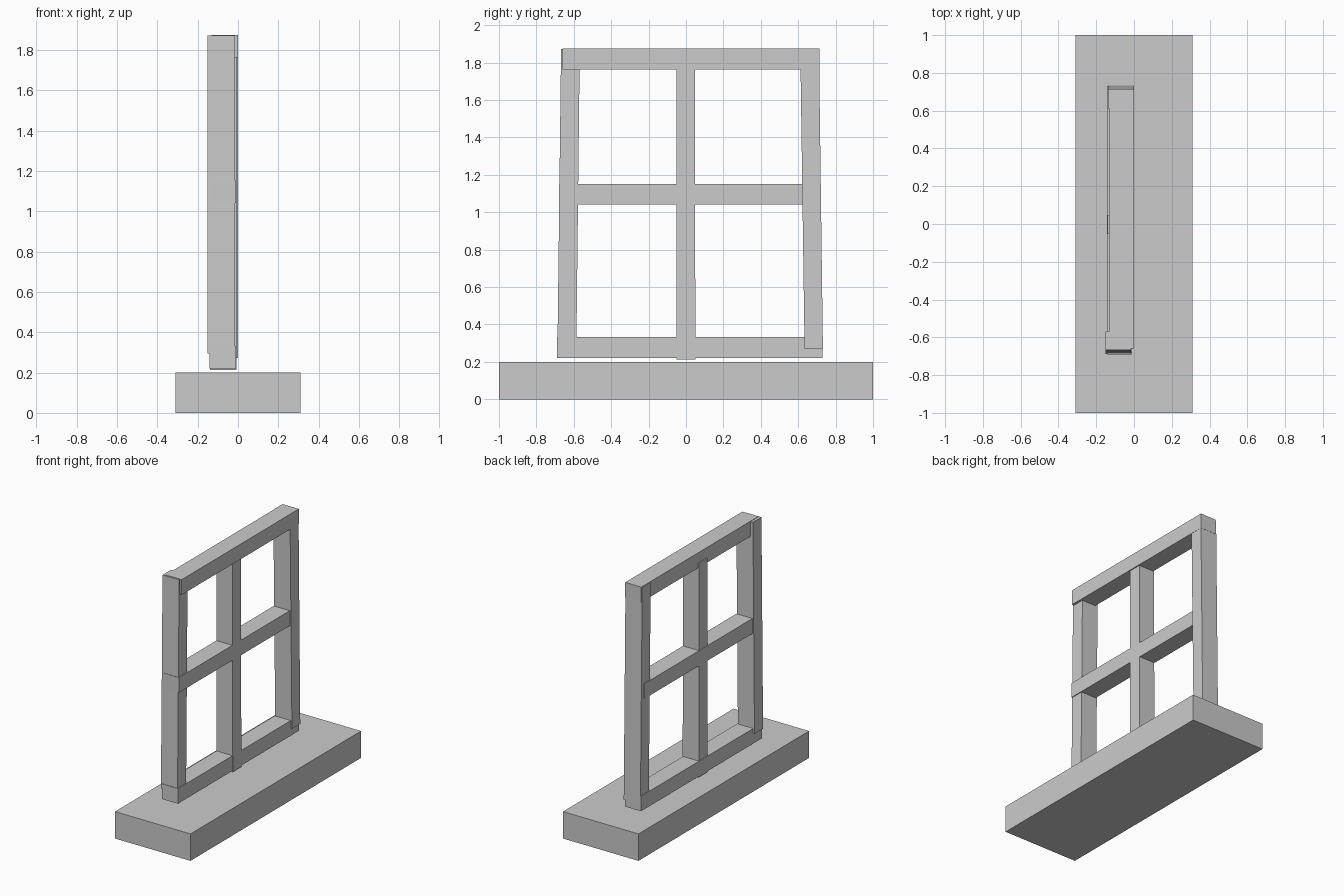
import bpy, bmesh
from mathutils import Vector

if "Cube" in bpy.data.objects:
    bpy.data.objects.remove(bpy.data.objects["Cube"])


def bar(name, x, y_bottom, y_top, z):
    """Box whose y-range may differ between bottom and top (leaning posts)."""
    bm = bmesh.new()
    bmesh.ops.create_cube(bm, size=1)
    for v in bm.verts:
        ys = y_top if v.co.z > 0 else y_bottom
        v.co = Vector((x[v.co.x > 0], ys[v.co.y > 0], z[v.co.z > 0]))
    mesh = bpy.data.meshes.new(name)
    bm.to_mesh(mesh)
    bm.free()
    ob = bpy.data.objects.new(name, mesh)
    bpy.context.collection.objects.link(ob)
    return ob


def straight(name, x, y, z):
    return bar(name, x, y, y, z)


# Sill slab
straight("sill", (-0.31, 0.31), (-1, 1), (0, 0.2))

# Horizontal rails
straight("top_rail", (-0.132, 0.0), (-0.66, 0.714), (1.762, 1.875))
straight("middle_rail", (-0.142, -0.01), (-0.68, 0.69), (1.04, 1.152))
straight("bottom_rail", (-0.142, -0.01), (-0.69, 0.73), (0.22, 0.332))

# Central upright
bar("centre_upright", (-0.14, -0.008), (-0.05, 0.05), (-0.052, 0.048), (0.212, 1.80))

# Leaning side posts
bar("left_post", (-0.152, -0.016), (-0.687, -0.586), (-0.668, -0.568), (0.295, 1.872))
bar("right_post", (-0.138, -0.001), (0.634, 0.732), (0.611, 0.711), (0.272, 1.872))
